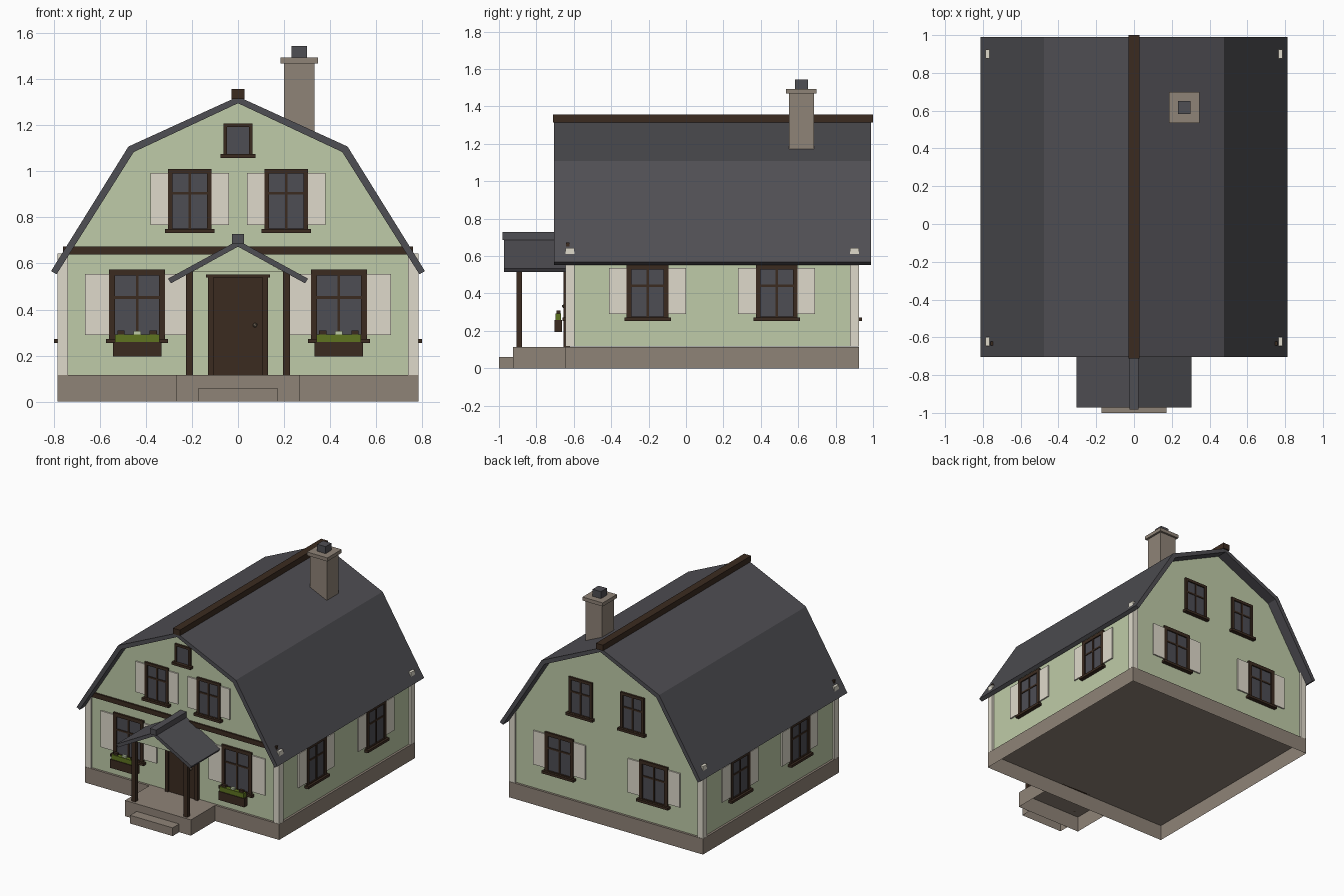
import bpy, bmesh, math
from mathutils import Matrix

if "Cube" in bpy.data.objects:
    bpy.data.objects.remove(bpy.data.objects["Cube"])


def mat(name, hexcol):
    m = bpy.data.materials.new(name)
    c = [int(hexcol[i:i + 2], 16) / 255 for i in (0, 2, 4)]
    lin = [v / 12.92 if v <= 0.04045 else ((v + 0.055) / 1.055) ** 2.4 for v in c]
    m.diffuse_color = (*lin, 1)
    m.use_nodes = True
    m.node_tree.nodes["Principled BSDF"].inputs["Base Color"].default_value = m.diffuse_color
    return m


GREEN = mat("sage_green_wall", "BFCBA8")
STONE = mat("stone", "8F8377")
CREAM = mat("cream_trim", "DFDACB")
BROWN = mat("dark_brown_wood", "3B2B20")
ROOF = mat("slate_roof", "4F4E53")
GLASS = mat("window_glass", "4D4D54")
LEAF = mat("leaf_green", "5E7420")
METAL = mat("knob_metal", "7E7060")

CY, HALF = 0.14, 0.77      # house centre in y, half size of the walls


def finish(name, bm, material):
    me = bpy.data.meshes.new(name)
    bm.to_mesh(me)
    bm.free()
    me.materials.append(material)
    ob = bpy.data.objects.new(name, me)
    bpy.context.collection.objects.link(ob)
    return ob


def boxes(name, material, spans, xf=Matrix.Identity(4), open_bottom=False):
    """One object from boxes given as (x0, x1, y0, y1, z0, z1)."""
    bm = bmesh.new()
    for x0, x1, y0, y1, z0, z1 in spans:
        m = Matrix.Translation(((x0 + x1) / 2, (y0 + y1) / 2, (z0 + z1) / 2))
        s = Matrix.Diagonal((x1 - x0, y1 - y0, z1 - z0, 1))
        bmesh.ops.create_cube(bm, size=1, matrix=xf @ m @ s)
    bmesh.ops.recalc_face_normals(bm, faces=bm.faces)
    if open_bottom:
        low = [f for f in bm.faces if f.normal.z < -0.9]
        bmesh.ops.delete(bm, geom=low, context='FACES')
    return finish(name, bm, material)


def prism(name, material, pts, y0, y1):
    """Extrude an (x, z) outline along y."""
    bm = bmesh.new()
    f = bm.faces.new([bm.verts.new((x, y0, z)) for x, z in pts])
    r = bmesh.ops.extrude_face_region(bm, geom=[f])
    vs = [g for g in r["geom"] if isinstance(g, bmesh.types.BMVert)]
    bmesh.ops.translate(bm, verts=vs, vec=(0, y1 - y0, 0))
    bmesh.ops.recalc_face_normals(bm, faces=bm.faces)
    return finish(name, bm, material)


def mirrored(half):
    """Complete a right-half polyline ending on x = 0."""
    return half + [(-x, z) for x, z in reversed(half) if x > 0]


def wall_frame(side):
    """Local frame of a wall: 0 front, 1 right, 2 back, 3 left; -y is outward."""
    r = Matrix.Rotation(side * math.pi / 2, 4, 'Z')
    return Matrix.Translation((0, CY, 0)) @ r @ Matrix.Translation((0, -HALF, 0))


def window(name, side, u, w, z0, z1, shutter=0.0, bar=0.026, muntins=True):
    xf = wall_frame(side) @ Matrix.Translation((u, 0, 0))
    h = w / 2
    parts = [(-h, -h + bar, -0.014, 0.01, z0, z1), (h - bar, h, -0.014, 0.01, z0, z1),
             (-h + bar, h - bar, -0.014, 0.01, z1 - bar, z1),
             (-h + bar, h - bar, -0.014, 0.01, z0, z0 + bar * 0.6)]
    if muntins:
        zm = z0 + (z1 - z0) * 0.61
        parts += [(-0.006, 0.006, -0.011, 0.01, z0 + 0.01, z1 - 0.01),
                  (-h + bar, h - bar, -0.01, 0.01, zm - 0.006, zm + 0.006)]
    boxes(name + "_frame", BROWN, parts, xf)
    boxes(name + "_glass", GLASS, [(-h + 0.01, h - 0.01, -0.005, 0.003, z0 + 0.01, z1 - 0.01)], xf)
    boxes(name + "_sill", BROWN, [(-h - 0.013, h + 0.013, -0.03, 0.01, z0 - 0.008, z0 + 0.01)], xf)
    if shutter:
        boxes(name + "_shutters", CREAM,
              [(-h - shutter, -h, -0.01, 0.005, z0 + 0.028, z1 - 0.018),
               (h, h + shutter, -0.01, 0.005, z0 + 0.028, z1 - 0.018)], xf)


# foundation, porch floor and step, hollow underneath
boxes("foundation", STONE, [(-0.785, 0.785, -0.645, 0.925, 0, 0.115)], open_bottom=True)
boxes("porch_floor", STONE, [(-0.267, 0.267, -0.925, -0.645, 0, 0.115)], open_bottom=True)
boxes("porch_step", STONE, [(-0.172, 0.172, -1.0, -0.925, 0, 0.06)], open_bottom=True)

# walls with gambrel gables
inner = [(0.453, 1.084), (0, 1.296)]
prism("walls", GREEN, mirrored([(HALF, 0.116), (HALF, 0.586)] + inner), CY - HALF, CY + HALF)

# corner boards, slightly poking through the roof
boxes("corner_boards", CREAM,
      [(sx * 0.7615 - 0.0235, sx * 0.7615 + 0.0235, y, y + 0.048, 0.116, 0.643)
       for sx in (-1, 1) for y in (-0.645, 0.876)])

# belt beam across the front
boxes("front_belt", BROWN, [(-0.76, 0.76, -0.642, -0.622, 0.638, 0.673)])

# main roof shell and ridge
outer = mirrored([(0.812, 0.567), (0.476, 1.108), (0, 1.325)])
under = mirrored([(0.788, 0.553)] + inner)
prism("main_roof", ROOF, outer + under[::-1], -0.705, 0.99)
boxes("roof_ridge", BROWN, [(-0.028, 0.028, -0.712, 1.0, 1.315, 1.357)])

# chimney
cx, cy = 0.266, 0.617
boxes("chimney", STONE, [(cx - h, cx + h, cy - h, cy + h, a, b)
                         for h, a, b in ((0.067, 1.1, 1.47), (0.082, 1.468, 1.494))])
boxes("chimney_pot", ROOF, [(cx - 0.034, cx + 0.034, cy - 0.034, cy + 0.034, 1.49, 1.545)])

# porch roof, gable, ridge and posts
p_out = mirrored([(0.304, 0.534), (0, 0.7)])
p_in = mirrored([(0.291, 0.514), (0, 0.673)])
prism("porch_roof", ROOF, p_out + p_in[::-1], -0.972, -0.62)
prism("porch_gable", GREEN, [(0.2, 0.563), (0, 0.674), (-0.2, 0.563)], -0.915, -0.895)
boxes("porch_ridge", ROOF, [(-0.025, 0.025, -0.982, -0.62, 0.687, 0.728)])
boxes("porch_posts", BROWN, [(s * 0.21 - 0.015, s * 0.21 + 0.015, -0.907, -0.877, 0.115, 0.565)
                             for s in (-1, 1)])

# front door
F = wall_frame(0)
boxes("door_frame", BROWN, [(-0.13, -0.107, -0.025, 0.01, 0.115, 0.54),
                            (0.107, 0.13, -0.025, 0.01, 0.115, 0.54),
                            (-0.14, 0.14, -0.03, 0.01, 0.54, 0.553)], F)
boxes("door", BROWN, [(-0.107, 0.107, -0.015, 0.01, 0.115, 0.54)], F)
knob = bmesh.new()
bmesh.ops.create_icosphere(knob, subdivisions=1, radius=0.011,
                           matrix=F @ Matrix.Translation((0.074, -0.023, 0.332)))
finish("door_knob", knob, METAL)

# windows on all four sides
for s, tag in ((-1, "left"), (1, "right")):
    window(f"front_lower_{tag}_window", 0, s * 0.438, 0.243, 0.262, 0.573, 0.105)
    window(f"front_upper_{tag}_window", 0, s * 0.21, 0.19, 0.74, 1.01, 0.076, 0.02)
    window(f"back_lower_{tag}_window", 2, s * 0.382, 0.23, 0.262, 0.555, 0.096)
    window(f"back_upper_{tag}_window", 2, s * 0.21, 0.19, 0.74, 1.01, 0, 0.02)
    for side, wall in ((1, "right_side"), (3, "left_side")):
        window(f"{wall}_{tag}_window", side, s * 0.345, 0.224, 0.262, 0.555, 0.094)

    # flower boxes under the lower front windows
    c = s * 0.438
    boxes(f"flower_box_{tag}", BROWN, [(c - 0.105, c + 0.105, -0.703, -0.664, 0.195, 0.258)])
    boxes(f"flower_leaves_{tag}", LEAF, [(c - 0.097, c + 0.097, -0.698, -0.668, 0.25, 0.292)])
    boxes(f"dark_flowers_{tag}", BROWN, [(c + d - 0.016, c + d + 0.016, -0.692, -0.672, 0.288, 0.308)
                                         for d in (-0.07, 0.07)])
    boxes(f"pale_flower_{tag}", GREEN, [(c - 0.016, c + 0.016, -0.692, -0.672, 0.288, 0.306)])
window("gable_window", 0, 0, 0.127, 1.066, 1.208, 0, 0.016, False)
